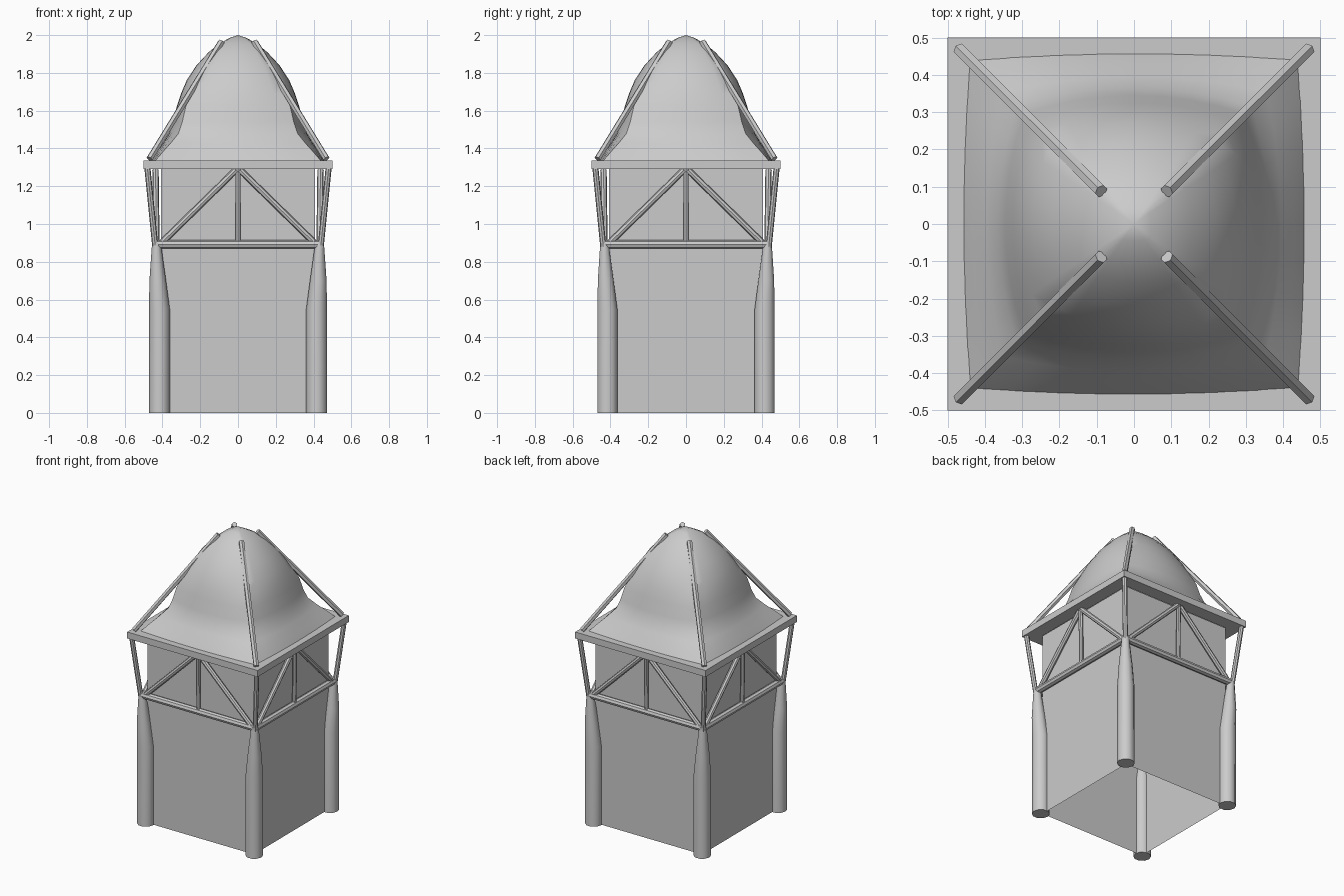
import bpy, bmesh, math
from mathutils import Vector, Matrix

cube = bpy.data.objects.get("Cube")
if cube:
    bpy.data.objects.remove(cube, do_unlink=True)

GREY = (0.6, 0.6, 0.6)
mat = bpy.data.materials.new("plain grey")
mat.use_nodes = True
mat.diffuse_color = (*GREY, 1)
mat.node_tree.nodes["Principled BSDF"].inputs["Base Color"].default_value = (*GREY, 1)


def finish(name, bm, smooth=True, normals=True):
    if normals:
        bmesh.ops.recalc_face_normals(bm, faces=bm.faces)
    mesh = bpy.data.meshes.new(name)
    bm.to_mesh(mesh)
    bm.free()
    mesh.materials.append(mat)
    obj = bpy.data.objects.new(name, mesh)
    bpy.context.collection.objects.link(obj)
    if smooth:
        bpy.ops.object.select_all(action="DESELECT")
        obj.select_set(True)
        bpy.context.view_layer.objects.active = obj
        bpy.ops.object.shade_smooth_by_angle(angle=math.radians(40))
    return obj


def rod(name, a, b, r, sides=8):
    """Straight pole between two points."""
    a, b = Vector(a), Vector(b)
    d = b - a
    bm = bmesh.new()
    m = Matrix.Translation((a + b) / 2) @ d.to_track_quat("Z", "Y").to_matrix().to_4x4()
    bmesh.ops.create_cone(bm, cap_ends=True, segments=sides, radius1=r, radius2=r,
                          depth=d.length, matrix=m)
    return finish(name, bm)


def box(name, size, centre):
    bm = bmesh.new()
    bmesh.ops.create_cube(bm, size=1, matrix=Matrix.Translation(centre) @ Matrix.Diagonal((*size, 1)))
    return finish(name, bm, smooth=False)


def skin(bm, rings):
    """Bridge closed rings of points; returns the vertex rings."""
    loops = [[bm.verts.new(p) for p in ring] for ring in rings]
    n = len(loops[0])
    for lo, hi in zip(loops, loops[1:]):
        for i in range(n):
            j = (i + 1) % n
            bm.faces.new((lo[i], lo[j], hi[j], hi[i]))
    return loops


CORNERS = [(-1, -1, "front_right"), (1, -1, "front_left"),
           (1, 1, "back_left"), (-1, 1, "back_right")]

# Wall shell, open at the bottom
WALL, FRAME_LOW, FRAME_TOP = 0.408, 1.29, 1.335
bm = bmesh.new()
skin(bm, [[(sx * WALL, sy * WALL, z) for sx, sy, _ in CORNERS] for z in (0, FRAME_LOW)])
finish("tower_walls", bm, smooth=False)

# Corner posts: thick below, narrowing to the rail, with leaning struts and roof poles
POST = [(0, 0.416, 0.056), (0.55, 0.416, 0.055), (0.7, 0.425, 0.044), (0.9, 0.432, 0.023)]
for sx, sy, corner in CORNERS:
    bm = bmesh.new()
    rings = []
    for z, c, r in POST:
        rings.append([(sx * c + r * math.cos(k * math.tau / 10),
                       sy * c + r * math.sin(k * math.tau / 10), z) for k in range(10)])
    loops = skin(bm, rings)
    bm.faces.new(loops[0])
    bm.faces.new(loops[-1])
    finish("post_" + corner, bm)
    rod("strut_" + corner, (sx * 0.437, sy * 0.437, 0.87), (sx * 0.48, sy * 0.48, 1.3), 0.016)
    rod("roof_pole_" + corner, (sx * 0.468, sy * 0.468, 1.345),
        (sx * 0.088, sy * 0.088, 1.965), 0.018, 6)

# Rail and truss on each side
for k, side in enumerate(("front", "left", "back", "right")):
    turn = Matrix.Rotation(k * math.pi / 2, 3, "Z")

    def at(x, y, z):
        return turn @ Vector((x, y, z))

    rod("rail_" + side, at(-0.43, -0.432, 0.892), at(0.43, -0.432, 0.892), 0.023)
    rod("king_post_" + side, at(0, -0.432, 0.89), at(0, -0.437, 1.3), 0.014)
    for s, label in ((-1, "a"), (1, "b")):
        rod("brace_" + side + "_" + label, at(s * 0.405, -0.432, 0.9),
            at(s * 0.012, -0.437, 1.285), 0.017)

# Square frame under the roof
W = 0.09
mid, height = (FRAME_LOW + FRAME_TOP) / 2, FRAME_TOP - FRAME_LOW
for s, a, b in ((-1, "front", "right"), (1, "back", "left")):
    box("frame_" + a, (1 - 2 * W, W, height), (0, s * (0.5 - W / 2), mid))
    box("frame_" + b, (W, 1, height), (s * (0.5 - W / 2), 0, mid))

# Domed cloth roof: height, half width at the ridge, half width at mid side
ROOF = [(1.325, 0.447, 0.462), (1.38, 0.40, 0.43), (1.43, 0.355, 0.395), (1.48, 0.315, 0.365),
        (1.54, 0.295, 0.345), (1.62, 0.277, 0.325), (1.69, 0.25, 0.302), (1.76, 0.22, 0.272),
        (1.84, 0.178, 0.22), (1.91, 0.128, 0.155), (1.955, 0.085, 0.10), (1.985, 0.04, 0.045)]
STEPS = 8
bm = bmesh.new()
rings = []
for z, c, m in ROOF:
    ring = []
    for k in range(4):
        turn = Matrix.Rotation(k * math.pi / 2, 3, "Z")
        for i in range(STEPS):
            t = 2 * i / STEPS - 1
            ring.append(turn @ Vector((c * t, -(m + (c - m) * t * t), z)))
    rings.append(ring)
loops = skin(bm, rings)
tip = bm.verts.new((0, 0, 2))
top = loops[-1]
for i, v in enumerate(top):
    bm.faces.new((v, top[(i + 1) % len(top)], tip))
finish("roof", bm)
